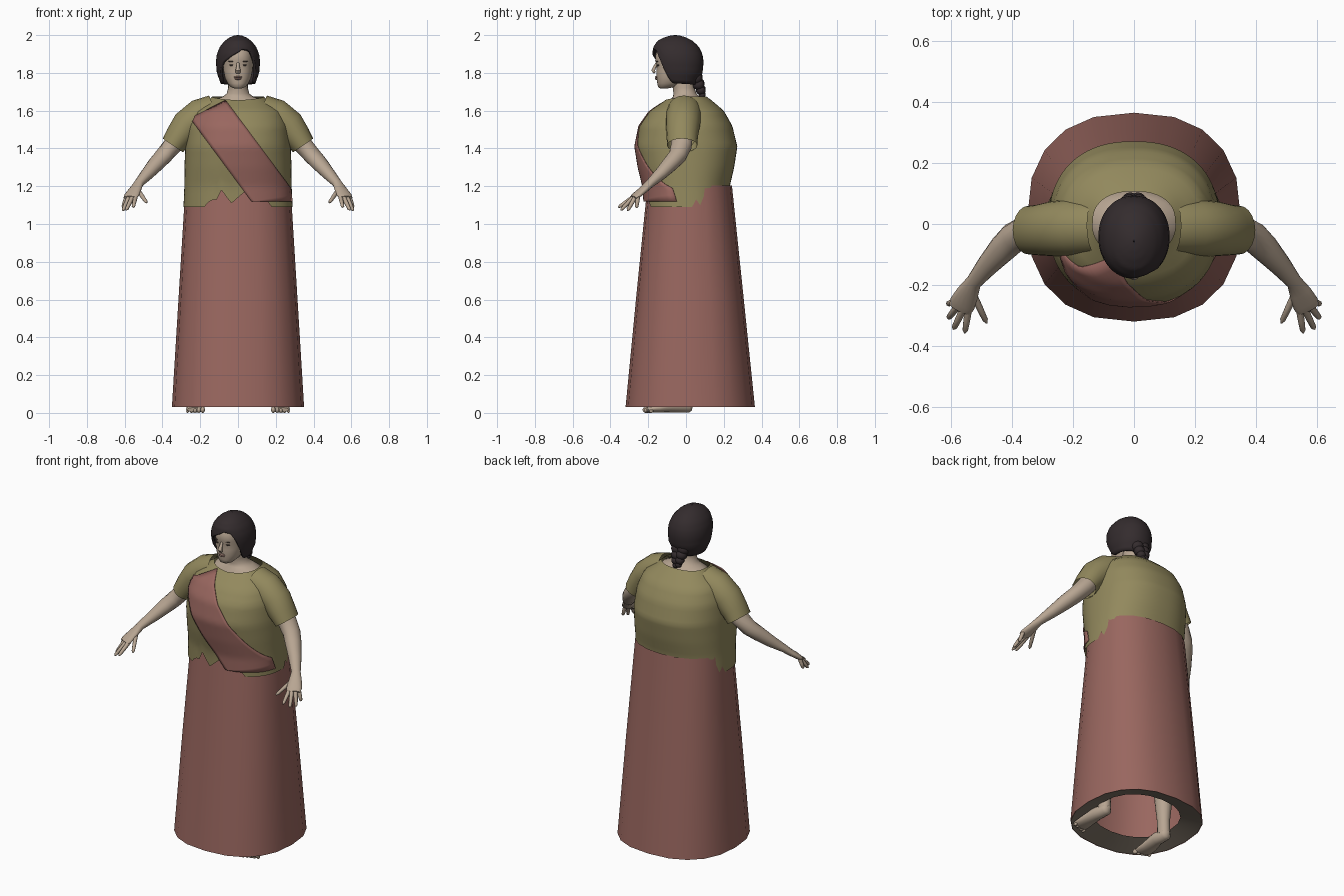
import bpy, bmesh, math
from mathutils import Vector

cube = bpy.data.objects.get("Cube")
if cube:
    bpy.data.objects.remove(cube)


def material(name, rgb):
    m = bpy.data.materials.new(name)
    m.use_nodes = True
    m.diffuse_color = (*rgb, 1)
    m.node_tree.nodes["Principled BSDF"].inputs["Base Color"].default_value = (*rgb, 1)
    return m


SKIN = material("skin", (0.48, 0.38, 0.29))
HAIR = material("dark_hair", (0.034, 0.025, 0.027))
OLIVE = material("olive_cloth", (0.29, 0.25, 0.11))
RED = material("dull_red_cloth", (0.32, 0.135, 0.115))
LINING = material("hem_lining", (0.22, 0.18, 0.14))
LIPS = material("lips", (0.36, 0.22, 0.18))
EYES = material("eyes", (0.10, 0.075, 0.06))


def finish(name, bm, mat, angle=50):
    bmesh.ops.recalc_face_normals(bm, faces=bm.faces)
    me = bpy.data.meshes.new(name)
    bm.to_mesh(me)
    bm.free()
    me.materials.append(mat)
    ob = bpy.data.objects.new(name, me)
    bpy.context.collection.objects.link(ob)
    bpy.ops.object.select_all(action='DESELECT')
    ob.select_set(True)
    bpy.context.view_layer.objects.active = ob
    bpy.ops.object.shade_smooth_by_angle(angle=math.radians(angle))
    return ob


def loft(name, rows, mat, wrap=True, caps=False):
    """Skin a list of equal-length point rows."""
    bm = bmesh.new()
    vs = [[bm.verts.new(p) for p in r] for r in rows]
    n = len(rows[0])
    for a, b in zip(vs, vs[1:]):
        for i in range(n if wrap else n - 1):
            k = (i + 1) % n
            bm.faces.new((a[i], a[k], b[k], b[i]))
    if caps:
        bm.faces.new(vs[0])
        bm.faces.new(vs[-1])
    return finish(name, bm, mat)


def tube(name, path, mat, side=1, n=12, caps=True):
    """Loft along a path of (x, y, z, half width, half height)."""
    pts = [Vector((side * p[0], p[1], p[2])) for p in path]
    rows = []
    for i, p in enumerate(path):
        t = (pts[min(i + 1, len(pts) - 1)] - pts[max(i - 1, 0)]).normalized()
        ref = Vector((0, 1, 0)) if abs(t.z) > 0.9 else Vector((0, 0, 1))
        u = t.cross(ref).normalized()
        v = u.cross(t)
        rows.append([pts[i] + u * p[3] * math.cos(a) + v * p[4] * math.sin(a)
                     for a in (math.tau * k / n for k in range(n))])
    return loft(name, rows, mat, caps=caps)


def ball(name, loc, size, mat):
    bm = bmesh.new()
    bmesh.ops.create_uvsphere(bm, u_segments=16, v_segments=10, radius=1)
    for v in bm.verts:
        v.co = Vector(loc) + v.co * Vector(size)
    return finish(name, bm, mat)


def lookup(table, v):
    """Linear interpolation in rows of (key, values...)."""
    if v <= table[0][0]:
        return table[0][1:]
    for a, b in zip(table, table[1:]):
        if v <= b[0]:
            f = (v - a[0]) / (b[0] - a[0])
            return [p + (q - p) * f for p, q in zip(a[1:], b[1:])]
    return table[-1][1:]


def section(deg, z, rx, yf, yb, p=2.3):
    """Point on a rounded cross-section; 0 degrees is the front."""
    s, c = math.sin(math.radians(deg)), math.cos(math.radians(deg))
    sx = math.copysign(abs(s) ** (2 / p), s)
    cy = math.copysign(abs(c) ** (2 / p), c)
    return Vector((rx * sx, (yf + yb) / 2 - (yb - yf) / 2 * cy, z))


def ring(n, *args):
    return [section(-180 + 360 * i / n, *args) for i in range(n)]


# Skirt with an inward-turned hem
loft("skirt", [ring(20, 0.03, .35, -.32, .365, 2.4),
               ring(20, 0.62, .314, -.263, .304, 2.4),
               ring(20, 1.205, .278, -.204, .243, 2.3)], RED)
loft("skirt_hem_lining", [ring(20, 0.032, .348, -.318, .363, 2.4),
                          ring(20, 0.07, .24, -.2, .25, 2.2)], LINING)

# Shirt body with a ragged hem
TORSO = [(1.08, .289, -.222, .232), (1.2, .284, -.226, .232), (1.3, .283, -.25, .255),
         (1.41, .28, -.268, .272), (1.52, .268, -.246, .245), (1.6, .235, -.19, .2),
         (1.655, .155, -.11, .135), (1.68, .13, -.085, .1)]
HEM = [(-115, 1.19), (-105, 1.1), (-100, 1.13), (-95, 1.09), (-35, 1.09), (-28, 1.125),
       (-20, 1.13), (-15, 1.18), (-5, 1.11), (5, 1.17), (15, 1.13), (30, 1.12),
       (35, 1.09), (95, 1.09), (100, 1.13), (105, 1.1), (115, 1.19)]
rows = []
for j in range(25):
    row = []
    for i in range(72):
        deg = -180 + i * 5
        low = lookup(HEM, deg)[0]
        top = 1.655 + 0.02 * min(1, abs(deg) / 90)
        z = low + (top - low) * j / 24
        row.append(section(deg, z, *lookup(TORSO, z)))
    rows.append(row)
loft("shirt_body", rows, OLIVE)

# Sash laid diagonally over the chest
LOWER = [(0, -.25, 1.56), (.92, .07, 1.12), (1, .075, 1.118)]
UPPER = [(0, -.065, 1.657), (.92, .275, 1.19), (1, .284, 1.118)]
rows = []
for j in range(26):
    a, b = lookup(LOWER, j / 25), lookup(UPPER, j / 25)
    row = []
    for i in range(15):
        x, z = (p + (q - p) * i / 14 for p, q in zip(a, b))
        rx, yf, yb = lookup(TORSO, z)
        f = min(abs(x / rx), 0.985)
        cy = (1 - f ** 2.3) ** (1 / 2.3)
        row.append(Vector((x * 1.02, (yf + yb) / 2 - ((yb - yf) / 2 + .006) * cy, z)))
    rows.append(row)
sash = loft("sash", rows, RED, wrap=False)
sash.modifiers.new("thickness", 'SOLIDIFY').thickness = 0.005

# Neck and upper chest
NECK = [(1.6, .17, -.1, .11), (1.655, .14, -.085, .095), (1.672, .085, -.07, .075),
        (1.69, .06, -.066, .055), (1.72, .052, -.07, .045), (1.78, .052, -.08, .04)]
loft("neck", [ring(24, *r, 2) for r in NECK], SKIN)

# Head
HEAD = [(1.717, .018, -.135, -.1), (1.725, .038, -.148, -.06), (1.745, .056, -.152, -.02),
        (1.775, .07, -.156, .01), (1.81, .077, -.157, .035), (1.842, .08, -.155, .05),
        (1.865, .081, -.163, .055), (1.9, .08, -.161, .06), (1.95, .065, -.135, .04),
        (1.975, .03, -.09, 0)]
loft("head", [ring(28, *r, 2.2) for r in HEAD], SKIN, caps=True)
tube("nose", [(0, -.154, 1.856, .007, .005), (0, -.165, 1.832, .009, .008),
              (0, -.174, 1.812, .014, .01), (0, -.165, 1.8, .012, .006)], SKIN)
ball("upper_lip", (0, -.155, 1.778), (.021, .01, .005), LIPS)
ball("lower_lip", (0, -.154, 1.769), (.018, .01, .006), LIPS)
for side, word in ((1, "left"), (-1, "right")):
    ball(word + "_eye", (side * .033, -.146, 1.841), (.013, .006, .005), EYES)
    ball(word + "_eyebrow", (side * .034, -.152, 1.861), (.019, .006, .003), EYES)

# Hair cap with a side-swept fringe
CAP = [(1.71, .08, -.1, .05), (1.75, .094, -.135, .062), (1.8, .112, -.163, .088),
       (1.86, .117, -.177, .093), (1.9, .112, -.18, .087), (1.94, .095, -.172, .067),
       (1.97, .07, -.15, .035), (1.988, .044, -.115, 0), (1.997, .022, -.085, -.03),
       (2, .002, -.06, -.055)]
HAIRLINE = [(-180, 1.735), (-68, 1.745), (-57, 1.79), (-46, 1.85), (-20, 1.885), (12, 1.925),
            (34, 1.92), (47, 1.87), (58, 1.79), (68, 1.745), (180, 1.735)]
rows = []
for j in range(21):
    t = math.sin(j / 20 * math.pi / 2)
    row = []
    for i in range(60):
        deg = -180 + i * 6
        low = lookup(HAIRLINE, deg)[0]
        z = low + (2 - low) * t
        row.append(section(deg, z, *lookup(CAP, z), 2.1))
    rows.append(row)
hair = loft("hair", rows, HAIR)
thick = hair.modifiers.new("thickness", 'SOLIDIFY')
thick.thickness = 0.014

# Short plait at the nape
for i, (y, z, r) in enumerate([(.05, 1.775, .05), (.066, 1.742, .042),
                               (.078, 1.712, .034), (.085, 1.687, .024)]):
    for s in (1, -1):
        ball(f"plait_{i}_{'left' if s > 0 else 'right'}",
             (s * r * .4, y, z - s * .004), (r * .75, r * .75, r * .7), HAIR)

# Limbs, sleeves, hands and feet
SLEEVE = [(.125, -.01, 1.6, .09, .085), (.2, -.012, 1.573, .094, .09),
          (.27, -.016, 1.52, .09, .085), (.315, -.02, 1.46, .083, .073),
          (.345, -.02, 1.416, .08, .064)]
ARM = [(.28, -.02, 1.5, .06, .055), (.35, -.025, 1.412, .056, .05),
       (.395, -.045, 1.36, .05, .045), (.43, -.08, 1.322, .046, .042),
       (.48, -.135, 1.265, .036, .033), (.525, -.19, 1.215, .026, .023),
       (.545, -.225, 1.182, .036, .019), (.563, -.262, 1.152, .043, .017),
       (.572, -.28, 1.138, .038, .012)]
FINGERS = {"thumb": ((.53, -.225, 1.18), (.483, -.325, 1.112)),
           "index_finger": ((.542, -.275, 1.145), (.555, -.358, 1.088)),
           "middle_finger": ((.56, -.28, 1.14), (.592, -.345, 1.073)),
           "ring_finger": ((.578, -.27, 1.14), (.61, -.31, 1.07)),
           "little_finger": ((.59, -.255, 1.143), (.61, -.262, 1.085))}
LEG = [(.215, 0, .04, .034, .038), (.213, 0, .12, .034, .038), (.205, .01, .32, .055, .06),
       (.195, 0, .52, .058, .06), (.16, 0, .95, .09, .1)]
FOOT = [(.215, .035, .03, .015, .018), (.215, .02, .034, .033, .032),
        (.217, -.06, .04, .036, .038), (.225, -.14, .026, .048, .024),
        (.225, -.19, .02, .05, .018), (.225, -.205, .017, .045, .012)]
for side, word in ((1, "left"), (-1, "right")):
    tube(word + "_sleeve", SLEEVE, OLIVE, side, 20, caps=False)
    tube(word + "_arm", ARM, SKIN, side, 16)
    tube(word + "_leg", LEG, SKIN, side, 16)
    tube(word + "_foot", FOOT, SKIN, side, 16)
    for name, (a, b) in FINGERS.items():
        a, b = Vector(a), Vector(b)
        path = [(*a.lerp(b, f), r, r) for f, r in
                ((0, .012), (.5, .011), (.9, .009), (1, .003))]
        tube(f"{word}_{name}", path, SKIN, side, 8)
    for i in range(5):
        r = .016 - .0015 * i
        ball(f"{word}_toe_{i}", (side * (.187 + .02 * i), -.212 + .007 * i, r),
             (r * .75, r * 1.1, r), SKIN)
